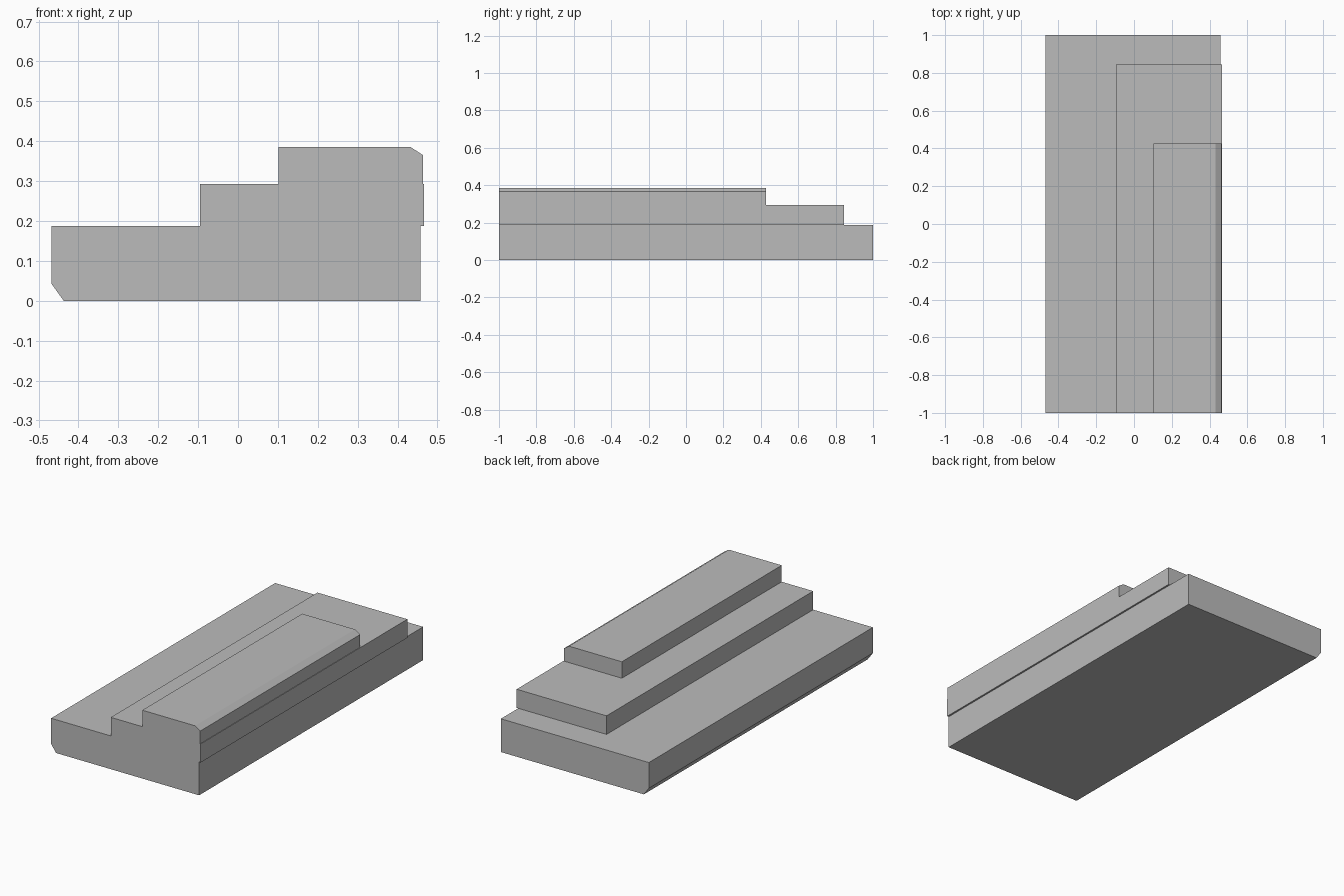
import bpy
import bmesh

cube = bpy.data.objects.get("Cube")
if cube:
    bpy.data.objects.remove(cube, do_unlink=True)

# Single grey material
grey = bpy.data.materials.new("plain_grey")
grey.use_nodes = True
colour = (0.5, 0.5, 0.5, 1)
grey.diffuse_color = colour
grey.node_tree.nodes["Principled BSDF"].inputs["Base Color"].default_value = colour

FRONT = -1.0


def slab(name, profile, back):
    """Extrude an x-z profile from the shared front plane to the given back."""
    bm = bmesh.new()
    face = bm.faces.new([bm.verts.new((x, FRONT, z)) for x, z in profile])
    extruded = bmesh.ops.extrude_face_region(bm, geom=[face])["geom"]
    moved = [v for v in extruded if isinstance(v, bmesh.types.BMVert)]
    bmesh.ops.translate(bm, verts=moved, vec=(0, back - FRONT, 0))
    bmesh.ops.recalc_face_normals(bm, faces=bm.faces)
    mesh = bpy.data.meshes.new(name)
    bm.to_mesh(mesh)
    bm.free()
    mesh.materials.append(grey)
    obj = bpy.data.objects.new(name, mesh)
    bpy.context.collection.objects.link(obj)
    return obj


# Heights of the three steps
low, mid, high = 0.188, 0.293, 0.386

# Wide base with a chamfered lower right edge
slab("base_slab", [(-0.437, 0), (0.457, 0), (0.457, low),
                   (-0.468, low), (-0.468, 0.043)], 1.0)

# Middle step, slightly overhanging the base
slab("middle_step", [(-0.095, low), (0.467, low),
                     (0.467, mid), (-0.095, mid)], 0.845)

# Top step with a chamfered upper left edge
slab("top_step", [(0.102, mid), (0.464, mid), (0.464, 0.365),
                  (0.432, high), (0.102, high)], 0.427)
